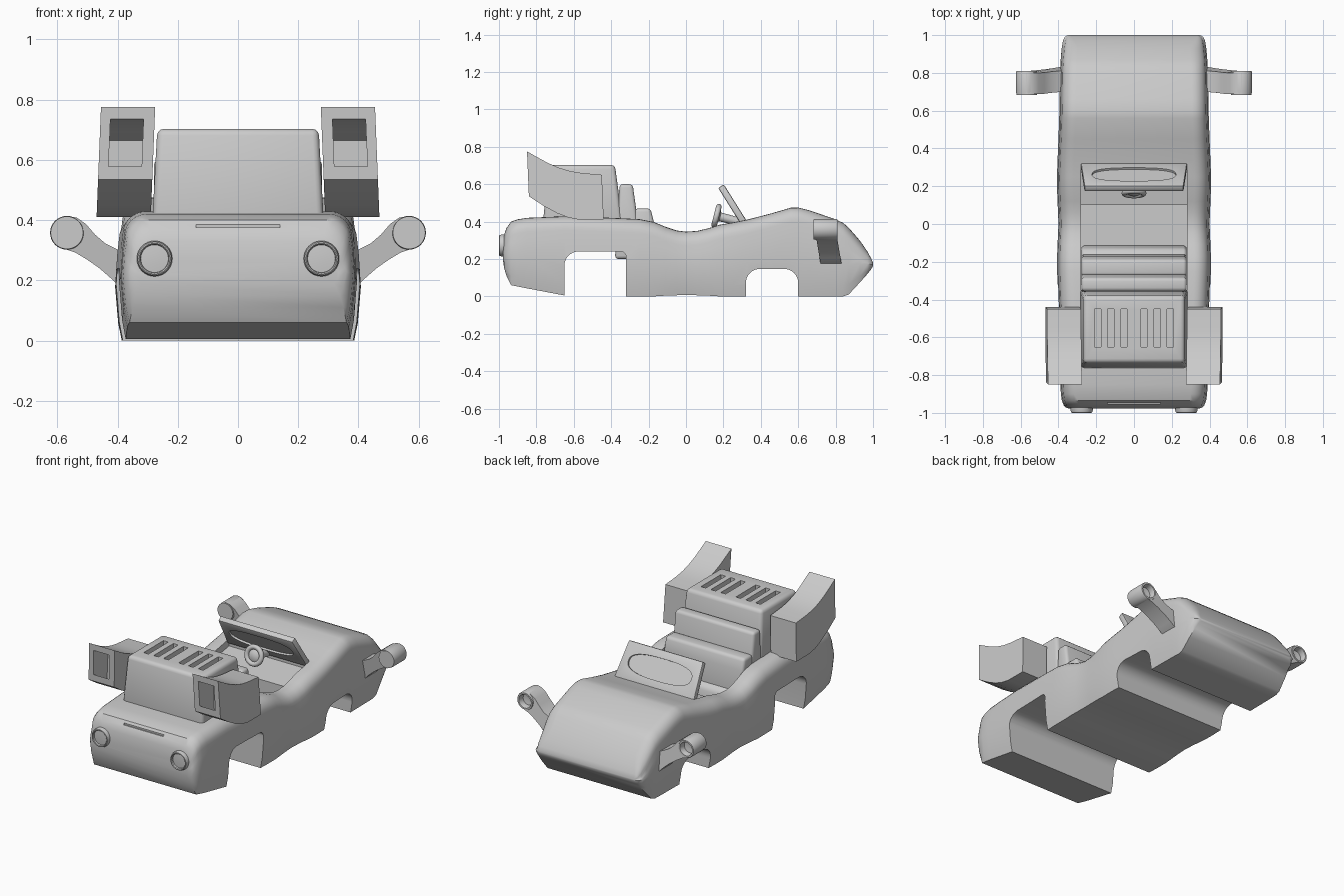
import bpy, bmesh, math
from mathutils import Vector, Matrix

if "Cube" in bpy.data.objects:
    bpy.data.objects.remove(bpy.data.objects["Cube"])


def make(name, verts, faces):
    me = bpy.data.meshes.new(name)
    me.from_pydata(verts, [], faces)
    bm = bmesh.new()
    bm.from_mesh(me)
    bmesh.ops.recalc_face_normals(bm, faces=bm.faces)
    bm.to_mesh(me)
    bm.free()
    o = bpy.data.objects.new(name, me)
    bpy.context.collection.objects.link(o)
    return o


def extrude(name, pts, a, b, axis='x'):
    """Prism: (y,z) outline along x, or (x,z) outline along y."""
    n = len(pts)
    put = (lambda t, u, v: (t, u, v)) if axis == 'x' else (lambda t, u, v: (u, t, v))
    verts = [put(t, u, v) for t in (a, b) for u, v in pts]
    faces = [list(range(n)), list(range(n, 2 * n))]
    faces += [[i, (i + 1) % n, n + (i + 1) % n, n + i] for i in range(n)]
    return make(name, verts, faces)


def loft(name, rings):
    n = len(rings[0])
    verts = [p for r in rings for p in r]
    faces = [[k * n + i, k * n + (i + 1) % n, (k + 1) * n + (i + 1) % n, (k + 1) * n + i]
             for k in range(len(rings) - 1) for i in range(n)]
    faces += [list(range(n)), list(range((len(rings) - 1) * n, len(rings) * n))]
    return make(name, verts, faces)


def lathe_y(name, prof, cx, cz, n=32):
    """Closed turned part about a y axis from (radius, y) points."""
    return loft(name, [[(cx + r * math.cos(2 * math.pi * i / n), y, cz + r * math.sin(2 * math.pi * i / n))
                        for i in range(n)] for r, y in prof])


def apply(o, kind, **kw):
    m = o.modifiers.new(kind, kind)
    for k, v in kw.items():
        setattr(m, k, v)
    bpy.context.view_layer.objects.active = o
    bpy.ops.object.modifier_apply(modifier=m.name)


def cut(o, *tools):
    for t in tools:
        apply(o, 'BOOLEAN', object=t, operation='DIFFERENCE', solver='EXACT')
        bpy.data.objects.remove(t)


def bevel(o, w, seg=3):
    apply(o, 'BEVEL', width=w, segments=seg, limit_method='ANGLE', angle_limit=math.radians(35))


def mirror(o):
    apply(o, 'MIRROR', use_axis=(True, False, False))


def smooth(o, deg=35):
    bpy.ops.object.select_all(action='DESELECT')
    o.select_set(True)
    bpy.context.view_layer.objects.active = o
    bpy.ops.object.shade_smooth_by_angle(angle=math.radians(deg))


# Body: rounded sections lofted along y as (y, bottom, top, half width)
stations = [(-.978, .19, .26, .34), (-.972, .15, .33, .36), (-.96, .11, .365, .372), (-.935, .06, .40, .382),
            (-.90, .053, .412, .387), (-.85, .043, .42, .39), (-.65, .005, .428, .395), (-.45, 0, .422, .40),
            (-.25, 0, .413, .407), (-.17, 0, .397, .407), (-.11, .004, .372, .405), (-.05, .006, .352, .402),
            (0, .007, .346, .40), (.06, .006, .350, .402), (.12, .004, .364, .405), (.18, 0, .383, .407),
            (.25, 0, .395, .408), (.33, 0, .411, .405), (.45, 0, .442, .40), (.56, 0, .474, .396),
            (.60, 0, .475, .395), (.66, 0, .46, .394), (.80, 0, .412, .392), (.84, 0, .393, .39),
            (.87, .01, .367, .388), (.93, .075, .298, .383), (.97, .12, .24, .376),
            (.99, .145, .203, .367), (1.0, .163, .18, .352)]


def section(y, zb, zt, w):
    h = zt - zb
    r = min(.075, h * .4)
    half = [(w - .022, zb), (w - .01, zb + h * .15), (w, zb + h * .45), (w - .006, zb + (h - r) * .85)]
    for i in range(7):
        a = math.pi / 2 * i / 6
        half.append((w - .012 - r * (1 - math.cos(a)), zt - r * (1 - math.sin(a))))
    return [(x, y, z) for x, z in half] + [(-x, y, z) for x, z in reversed(half)]


def arch(y0, y1, top, r0, r1):
    pts = [(y0, -.1)]
    for i in range(9):
        a = math.pi / 2 * i / 8
        pts.append((y0 + r0 * (1 - math.cos(a)), top - r0 * (1 - math.sin(a))))
    for i in range(9):
        a = math.pi / 2 * (8 - i) / 8
        pts.append((y1 - r1 * (1 - math.cos(a)), top - r1 * (1 - math.sin(a))))
    return pts + [(y1, -.1)]


body = loft("body", [section(*s) for s in stations])
cockpit = [(-.38, .7), (-.38, .18), (.10, .18), (.10, .325), (.31, .36), (.31, .7)]
cut(body,
    extrude("well_a", arch(-.65, -.32, .24, .075, .03), -.6, .6),
    extrude("well_b", arch(.32, .60, .147, .075, .075), -.6, .6),
    extrude("cockpit_cut", cockpit, -.28, .28),
    extrude("slot_cut", [(-1.1, .376), (-.945, .376), (-.945, .386), (-1.1, .386)], -.14, .14))
smooth(body)

# Seat: cushion and two padded backs
for name, pts in [
    ("seat_cushion", [(-.30, .17), (-.30, .29), (-.18, .28), (-.13, .25), (-.11, .17)]),
    ("seat_back_low", [(-.30, .2), (-.275, .47), (-.19, .47), (-.172, .40), (-.155, .2)]),
    ("seat_back_high", [(-.38, .2), (-.355, .60), (-.285, .60), (-.26, .42), (-.235, .2)]),
]:
    o = extrude(name, pts, -.279, .279)
    bevel(o, .018)
    smooth(o)

# Engine block with slotted top
block = extrude("engine_block", [(-.735, .703), (-.38, .703), (-.338, .39), (-.765, .39)], -.285, .285)
for v in block.data.vertices:
    if v.co.z > .6:
        v.co.x *= .94
bevel(block, .022, 3)
for x in (.053, .123, .193):
    for s in (1, -1):
        cut(block, extrude("vent_cut", [(-.65, .64), (-.45, .64), (-.45, .8), (-.65, .8)],
                           s * x - .017, s * x + .017))
smooth(block)

# Curved side intakes with hollow mouths
scoop = extrude("side_intake", [(-.85, .775), (-.80, .747), (-.74, .714), (-.68, .688), (-.62, .67), (-.56, .66),
                                (-.45, .65), (-.44, .41), (-.57, .41), (-.63, .422), (-.69, .445), (-.76, .483),
                                (-.84, .535)], .275, .455)
cut(scoop, extrude("mouth_cut", [(-.95, .735), (-.845, .735), (-.77, .695), (-.70, .665), (-.70, .49),
                                 (-.77, .53), (-.845, .58), (-.95, .58)], .312, .422))
for v in scoop.data.vertices:
    v.co.x += (.775 - v.co.z) * .04
mirror(scoop)
smooth(scoop)

# Headlights
light = lathe_y("headlight", [(.059, -.93), (.059, -.985), (.055, -.998), (.051, -1.0), (.047, -.996),
                              (.046, -.985), (.02, -.987)], .277, .272)
mirror(light)
smooth(light)

# Side arms curving up to round lamps
arm = extrude("lamp_arm", [(.33, .27), (.40, .302), (.44, .322), (.475, .352), (.505, .387), (.535, .408),
                           (.57, .414), (.60, .402), (.62, .375), (.62, .345), (.603, .315), (.57, .302),
                           (.54, .292), (.50, .268), (.46, .24), (.42, .205), (.38, .165), (.33, .14)],
              .688, .80, 'y')
for v in arm.data.vertices:
    v.co.y += max(0, .36 - v.co.z) * .17
cut(arm, lathe_y("dish_gap", [(.05, .77), (.05, .9)], .568, .358))
lamp = lathe_y("arm_lamp", [(.054, .682), (.056, .70), (.056, .805), (.053, .811), (.043, .811),
                            (.039, .80), (.037, .775), (.01, .77)], .568, .358)
for o in (arm, lamp):
    mirror(o)
    smooth(o)

# Windscreen: tapered panel with an oval recess on both faces, tilted back
screen = extrude("windscreen", [(-.018, -.12), (.018, -.12), (.018, .115), (-.018, .115)], -.282, .282)
for v in screen.data.vertices:
    if v.co.z > 0:
        v.co.x *= .93
bevel(screen, .008, 2)
oval = []
for i in range(48):
    a = 2 * math.pi * i / 48
    c, s = math.cos(a), math.sin(a)
    oval.append((.222 * math.copysign(abs(c) ** .75, c), .066 * math.copysign(abs(s) ** .75, s)))
cut(screen, extrude("oval_a", oval, .006, .1, 'y'), extrude("oval_b", oval, -.1, -.006, 'y'))
screen.data.transform(Matrix.Translation((0, .248, .492)) @ Matrix.Rotation(.56, 4, 'X'))
smooth(screen)

# Steering wheel on its column
tilt = Matrix.Translation((0, .163, .43)) @ Matrix.Rotation(-.25, 4, 'X')
rim = [(.051 + .015 * math.cos(a), .015 * math.sin(a)) for a in [2 * math.pi * i / 12 for i in range(12)]]
n = 32
verts = [(r * math.cos(2 * math.pi * k / n), y, r * math.sin(2 * math.pi * k / n)) for k in range(n) for r, y in rim]
faces = [[k * 12 + i, k * 12 + (i + 1) % 12, (k + 1) % n * 12 + (i + 1) % 12, (k + 1) % n * 12 + i]
         for k in range(n) for i in range(12)]
wheel = make("steering_wheel", verts, faces)
hub = lathe_y("steering_column", [(.02, -.012), (.04, .0), (.05, .006), (.024, .02), (.022, .13)], 0, 0)
for o in (wheel, hub):
    o.data.transform(tilt)
    smooth(o)
